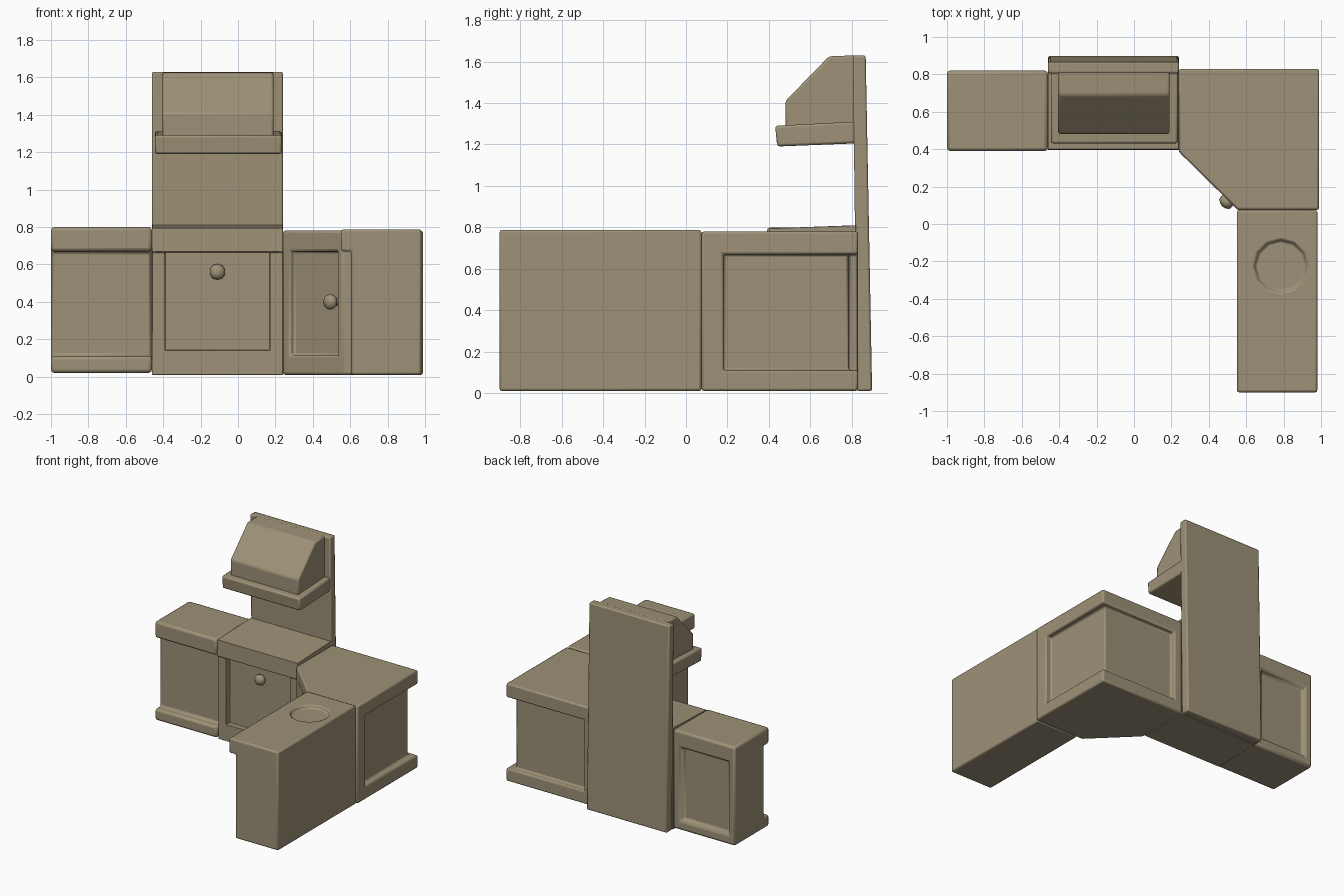
import bpy, bmesh, math
from mathutils import Vector, Matrix

if "Cube" in bpy.data.objects:
    bpy.data.objects.remove(bpy.data.objects["Cube"])

mat = bpy.data.materials.new("warm_taupe")
mat.diffuse_color = (0.34, 0.285, 0.185, 1)
mat.use_nodes = True
mat.node_tree.nodes["Principled BSDF"].inputs["Base Color"].default_value = mat.diffuse_color


def finish(name, bm):
    bmesh.ops.recalc_face_normals(bm, faces=bm.faces)
    me = bpy.data.meshes.new(name)
    bm.to_mesh(me)
    bm.free()
    me.materials.append(mat)
    ob = bpy.data.objects.new(name, me)
    bpy.context.collection.objects.link(ob)
    return ob


def extrude(name, pts, lo, hi, axis="z"):
    """Prism from a 2D outline: axis z takes (x, y), axis x takes (y, z)."""
    bm = bmesh.new()
    def place(p, d):
        return (p[0], p[1], d) if axis == "z" else (d, p[0], p[1])
    f = bm.faces.new([bm.verts.new(place(p, lo)) for p in pts])
    r = bmesh.ops.extrude_face_region(bm, geom=[f])
    move = Vector((0, 0, hi - lo)) if axis == "z" else Vector((hi - lo, 0, 0))
    bmesh.ops.translate(bm, verts=[v for v in r["geom"] if isinstance(v, bmesh.types.BMVert)], vec=move)
    return finish(name, bm)


def box(name, x0, x1, y0, y1, z0, z1):
    return extrude(name, [(x0, y0), (x1, y0), (x1, y1), (x0, y1)], z0, z1)


def carve(ob, cutters):
    for c in cutters:
        m = ob.modifiers.new("cut", "BOOLEAN")
        m.operation, m.solver, m.object = "DIFFERENCE", "EXACT", c
        bpy.context.view_layer.objects.active = ob
        bpy.ops.object.modifier_apply(modifier=m.name)
        bpy.data.objects.remove(c)


def soften(ob, width=0.012):
    m = ob.modifiers.new("soft_edges", "BEVEL")
    m.width, m.segments, m.limit_method = width, 2, "ANGLE"
    m.angle_limit = math.radians(35)
    bpy.ops.object.select_all(action="DESELECT")
    ob.select_set(True)
    bpy.context.view_layer.objects.active = ob
    bpy.ops.object.shade_smooth_by_angle(angle=math.radians(40))


def knob(name, center, direction):
    """Round handle with a short stem running back into the door."""
    d = Vector(direction).normalized()
    rot = d.to_track_quat("Z", "Y").to_matrix().to_4x4()
    bm = bmesh.new()
    bmesh.ops.create_icosphere(bm, subdivisions=2, radius=0.043,
                               matrix=Matrix.Translation(center) @ rot @ Matrix.Diagonal((1, 1, 0.75, 1)))
    bmesh.ops.create_cone(bm, cap_ends=True, segments=10, radius1=0.022, radius2=0.022, depth=0.07,
                          matrix=Matrix.Translation(Vector(center) - d * 0.045) @ rot)
    ob = finish(name, bm)
    ob.data.shade_smooth()


# Left cabinet: open toe-to-counter recess in front, framed panel behind
left = box("left_cabinet", -1.0, -0.46, 0.39, 0.82, 0.02, 0.80)
carve(left, [box("c", -1.1, -0.4, 0.3, 0.45, 0.11, 0.67),
             box("c", -0.94, -0.53, 0.785, 0.9, 0.10, 0.67)])
soften(left, 0.018)

# Stove with overhanging top and recessed oven door
stove = extrude("stove", [(0.41, 0.01), (0.82, 0.01), (0.82, 0.81), (0.40, 0.795),
                          (0.395, 0.67), (0.41, 0.66)], -0.46, 0.24, "x")
carve(stove, [box("c", -0.39, 0.17, 0.3, 0.455, 0.14, 0.665)])
soften(stove, 0.015)
knob("oven_knob", (-0.11, 0.43, 0.56), (0, -1, 0))

# Slightly leaning wall panel behind the stove
panel = extrude("back_panel", [(0.825, 0.01), (0.898, 0.01), (0.867, 1.63), (0.805, 1.63)],
                -0.46, 0.24, "x")
soften(panel, 0.01)

# Extractor hood: lip and sloped canopy
lip = extrude("hood_lip", [(0.44, 1.19), (0.82, 1.205), (0.82, 1.31), (0.43, 1.29)],
              -0.445, 0.235, "x")
soften(lip)
canopy = extrude("hood_canopy", [(0.48, 1.28), (0.82, 1.28), (0.82, 1.63), (0.69, 1.625),
                                 (0.48, 1.41)], -0.405, 0.19, "x")
soften(canopy)

# Corner cabinet with a diagonal door and recessed outer sides
a, b = Vector((0.24, 0.385)), Vector((0.555, 0.075))
n = Vector((-1, -1)).normalized()
corner = extrude("corner_cabinet", [a, b, (0.99, 0.075), (0.99, 0.83), (0.24, 0.83)], 0.01, 0.78)
s, e = a.lerp(b, 0.12), a.lerp(b, 0.93)
carve(corner, [extrude("c", [s - n * 0.035, e - n * 0.035, e + n * 0.1, s + n * 0.1], 0.115, 0.67),
               extrude("c", [(0.935, 0.18), (1.1, 0.18), (1.1, 0.9), (0.31, 0.9),
                             (0.31, 0.785), (0.935, 0.785)], 0.11, 0.67)])
soften(corner)
knob("corner_knob", (0.493, 0.118, 0.40), (-1, -1, 0))

# Side counter reaching forward, with inner overhang and round basin
wing = box("side_counter", 0.55, 0.98, -0.9, 0.075, 0.01, 0.787)
bm = bmesh.new()
bmesh.ops.create_cone(bm, cap_ends=True, segments=12, radius1=0.14, radius2=0.14, depth=0.1,
                      matrix=Matrix.Translation((0.785, -0.225, 0.81)))
carve(wing, [box("c", 0.4, 0.605, -1.1, 0.2, -0.1, 0.67), finish("c", bm)])
soften(wing)
